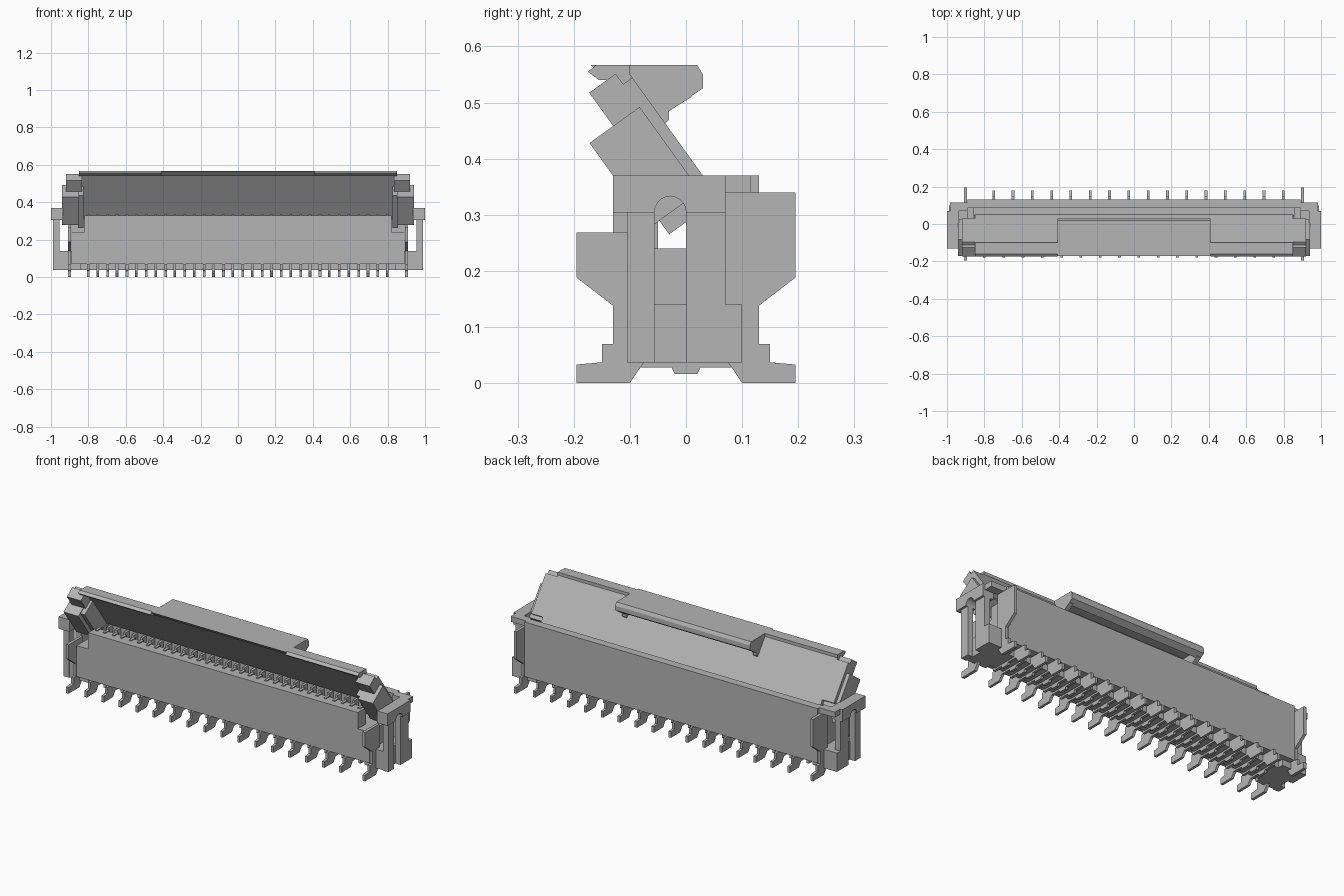
import bpy, bmesh, math
from mathutils import Vector

if "Cube" in bpy.data.objects:
    bpy.data.objects.remove(bpy.data.objects["Cube"], do_unlink=True)

grey = bpy.data.materials.new("neutral_grey")
grey.use_nodes = True
grey.diffuse_color = (0.46, 0.46, 0.46, 1)
grey.node_tree.nodes["Principled BSDF"].inputs["Base Color"].default_value = grey.diffuse_color

# Shared dimensions
depth = 0.13      # half depth of the housing
width = 0.89      # half width of the housing
reach = 0.195     # how far the hold-downs stick out
base = 0.037      # underside of the end blocks
under = 0.07      # underside of the housing floor
floor = 0.24      # top of the housing floor
top = 0.37        # top of the back wall
crest = 0.567     # top of the lever
pin = 0.007       # half thickness of a contact


def prism(name, profile, spans):
    """Extrude a (y, z) profile along each x span, all in one object."""
    bm = bmesh.new()
    for start, end in spans:
        face = bm.faces.new([bm.verts.new((start, y, z)) for y, z in profile])
        extruded = bmesh.ops.extrude_face_region(bm, geom=[face], use_keep_orig=True)
        moved = [v for v in extruded["geom"] if isinstance(v, bmesh.types.BMVert)]
        bmesh.ops.translate(bm, verts=moved, vec=(end - start, 0, 0))
    bmesh.ops.recalc_face_normals(bm, faces=bm.faces[:])
    mesh = bpy.data.meshes.new(name)
    bm.to_mesh(mesh)
    bm.free()
    mesh.materials.append(grey)
    bpy.context.collection.objects.link(bpy.data.objects.new(name, mesh))


def full(half):
    return [(-half, half)]


def both(inner, outer):
    return [(inner, outer), (-outer, -inner)]


def rect(front, back, bottom, upper):
    return [(front, bottom), (back, bottom), (back, upper), (front, upper)]


# Housing: floor, keel, walls and end blocks
inner = depth - 0.045
prism("housing_floor", rect(-depth, depth, under, floor), full(width))
prism("housing_keel", rect(-under, under, base, under), full(width))
prism("front_wall", rect(-depth, -0.06, under, 0.33), full(0.82))
prism("back_wall", rect(inner, depth, under, top), full(width))
prism("back_ledge", rect(0.045, inner, floor, 0.34), full(0.86))
prism("end_wall", rect(0, 0.1, floor, 0.31), both(0.82, width))
prism("end_base", rect(-0.1, 0.1, base, 0.14), both(0.84, 0.957))
prism("end_base_rear", rect(0, 0.1, base, 0.14), both(0.95, 0.988))
prism("end_corner", rect(under, 0.115, 0.34, top), both(width, 0.985))


def arched(front, bottom):
    """End plate profile with a round-topped slot open at the bottom."""
    radius, spring, steps = 0.028, 0.305, 10
    turns = [math.pi * (steps - i) / steps for i in range(steps + 1)]
    arch = [(radius * (math.cos(t) - 1), spring + radius * math.sin(t)) for t in turns]
    legs = [(front, bottom), (-radius * 2, bottom)]
    return legs + arch + [(0, bottom), (under, bottom), (under, top), (front, top)]


prism("end_plate", arched(-0.105, base), both(0.955, 0.988))
prism("end_cap", arched(-depth, 0.304), both(0.935, 1))


def foot(side, tip):
    """Solder foot: flat tip, upright heel and sloped sole."""
    heel, toe, sole = 0.075, 0.1, 0.15
    thick = base - 0.004
    points = [(tip, 0), (toe, 0), (heel, base), (heel, under),
              (sole, under), (sole, base), (tip, thick)]
    return [(side * y, z) for y, z in points]


def fin(side, upper):
    """Hold-down fin with a chamfered lower corner."""
    knee, shoulder = 0.138, 0.188
    points = [(under, base), (depth, base), (depth, knee), (reach, shoulder),
              (reach, upper), (under, upper)]
    return [(side * y, z) for y, z in points]


# Hold-downs and two staggered rows of contacts
pitch = 0.1032
nails = both(0.893, 0.909)
rows = {}
for label, side, first, upper in (("front", -1, -0.8, 0.268), ("back", 1, -0.75, 0.34)):
    centres = [first + pitch * i for i in range(16)]
    rows[label] = [(x - pin, x + pin) for x in centres]
    prism(label + "_hold_down_foot", foot(side, reach), nails)
    prism(label + "_hold_down_fin", fin(side, upper), nails)
    prism(label + "_contact_feet", foot(side, 0.18), rows[label])
contacts = rows["front"] + rows["back"]
prism("contact_rails", rect(-inner, inner, 0.028, under), contacts)
prism("contact_bumps", [(-0.03, base), (-0.02, 0.016), (0.02, 0.016), (0.03, base)], contacts)
prism("contact_tips", rect(-0.09, -0.05, floor, 0.335), contacts)
prism("contact_posts", rect(0.01, inner, floor, 0.31), contacts)

# Lever frame: rise runs up the tilted plate, out points to its front
hinge = Vector((0.03, top))
rise = Vector((-0.585, 0.811))
out = Vector((-0.811, -0.585))


def tilted(low, high, near, far):
    """Rectangle in the lever's own tilted frame."""
    return [tuple(hinge + rise * u + out * v) for u, v in rect(low, high, near, far)]


# Tilted lever: plate, end lugs, top lip and handle
prism("lever_plate", tilted(-0.05, 0.235, 0, 0.025), full(0.85))
prism("lever_upper_lug", tilted(0.165, 0.238, 0.02, 0.078), both(0.835, 0.92))
prism("lever_lower_lug", tilted(-0.02, 0.165, 0.02, 0.13), both(0.85, 0.94))
prism("lever_side_arm", tilted(-0.05, 0.16, 0.02, 0.11), both(0.825, 0.855))
prism("lever_end_edge", tilted(0, 0.215, 0, 0.025), both(0.84, 0.92))

rim = crest - 0.027
prism("lever_lip", [(-0.1, rim), (-0.155, rim), (-0.175, 0.555), (-0.16, crest), (-0.1, crest)],
      both(0.41, 0.85))
prism("handle_top", [(-0.14, rim), (0.02, rim), (0.02, crest), (-0.17, crest)], full(0.41))
prism("handle_rim", [(0, 0.505), (0.03, 0.525), (0.03, 0.55), (0.02, crest), (0, crest)], full(0.41))
prism("handle_ribs", [(-0.04, 0.46), (-0.03, 0.47), (-0.03, 0.485), (0.01, 0.51),
                      (0.01, rim), (-0.1, rim)], both(0.385, 0.41))
